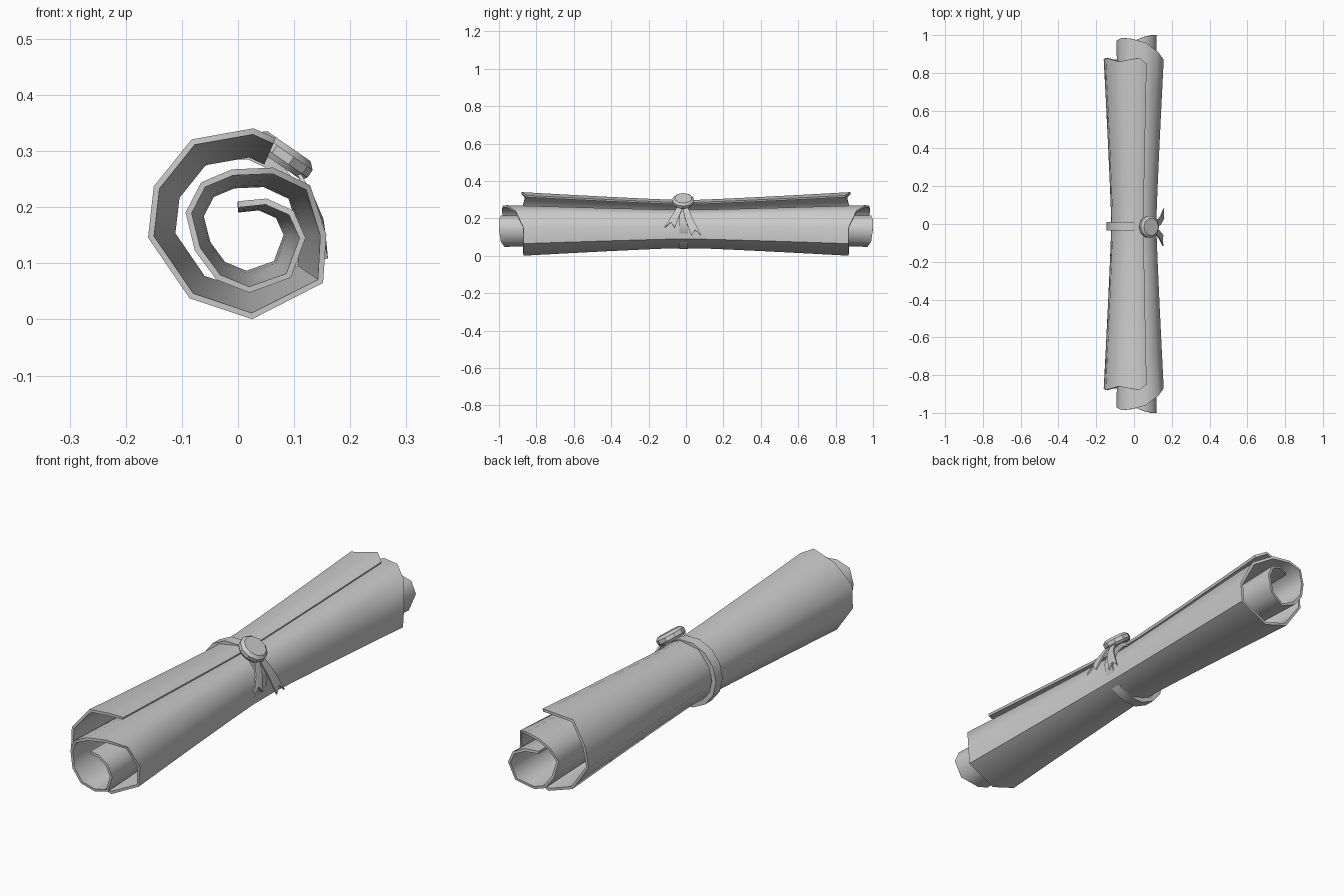
import bpy, bmesh, math
from mathutils import Vector

if "Cube" in bpy.data.objects:
    bpy.data.objects.remove(bpy.data.objects["Cube"])


def make_object(name, verts, faces, thickness=0, angle=50):
    mesh = bpy.data.meshes.new(name)
    mesh.from_pydata(verts, [], faces)
    bm = bmesh.new()
    bm.from_mesh(mesh)
    bmesh.ops.recalc_face_normals(bm, faces=bm.faces)
    bm.to_mesh(mesh)
    bm.free()
    ob = bpy.data.objects.new(name, mesh)
    bpy.context.collection.objects.link(ob)
    bpy.context.view_layer.objects.active = ob
    ob.select_set(True)
    if thickness:
        mod = ob.modifiers.new("thickness", "SOLIDIFY")
        mod.thickness = thickness
        mod.offset = 0
        bpy.ops.object.modifier_apply(modifier=mod.name)
    bpy.ops.object.shade_smooth_by_angle(angle=math.radians(angle))
    ob.select_set(False)
    return ob


# rolled sheet: spiral from the loose flap inwards (x, z, end y)
spiral = [
    (0.065, 0.318, 0.85), (0.027, 0.335, 0.88), (-0.08, 0.316, 0.86),
    (-0.145, 0.235, 0.88), (-0.155, 0.147, 0.87), (-0.083, 0.042, 0.87),
    (0.025, 0.006, 0.87), (0.147, 0.068, 0.87), (0.152, 0.15, 0.87),
    (0.125, 0.235, 0.91), (0.062, 0.265, 0.96), (-0.01, 0.262, 0.98),
    (-0.062, 0.24, 0.985), (-0.088, 0.19, 0.97), (-0.072, 0.125, 0.98),
    (-0.035, 0.075, 0.98), (0.02, 0.053, 0.97), (0.09, 0.078, 0.99),
    (0.115, 0.145, 1.0), (0.095, 0.19, 1.0), (0.05, 0.21, 0.99),
    (0.0, 0.205, 0.97)]
cx, cz, waist = 0.0, 0.168, 0.74
steps = [-1, -0.75, -0.5, -0.25, -0.08, 0.08, 0.25, 0.5, 0.75, 1]
n = len(spiral)
verts, faces = [], []
for t in steps:
    s = waist + (1 - waist) * abs(t) ** 1.15
    verts += [(cx + (x - cx) * s, t * e, cz + (z - cz) * s) for x, z, e in spiral]
for r in range(len(steps) - 1):
    for i in range(n - 1):
        a = r * n + i
        faces.append((a, a + 1, a + n + 1, a + n))
make_object("rolled_sheet", verts, faces, 0.011)

# ribbon band round the waist
sides, verts, faces = 14, [], []
for i in range(sides):
    a = math.tau * i / sides
    for rad, y in ((0.137, -0.035), (0.137, 0.01), (0.118, 0.01), (0.118, -0.035)):
        verts.append((-0.008 + rad * math.cos(a), y, 0.17 + rad * math.sin(a)))
for i in range(sides):
    j = (i + 1) % sides
    for k in range(4):
        m = (k + 1) % 4
        faces.append((4 * i + k, 4 * i + m, 4 * j + m, 4 * j + k))
make_object("ribbon_band", verts, faces)

# wax seal: chamfered disc tilted to the right
normal = Vector((0.57, 0, 0.82)).normalized()
side, centre = Vector((0, 1, 0)), Vector((0.08, -0.015, 0.293))
across = side.cross(normal)
sides, verts = 10, []
rings = [(0.052, -0.018), (0.059, -0.008), (0.059, 0.008), (0.047, 0.019)]
for rad, h in rings:
    for i in range(sides):
        a = math.tau * (i + 0.5) / sides
        verts.append(centre + normal * h + side * rad * math.cos(a) + across * rad * math.sin(a))
faces = [tuple(range(sides)), tuple(range(3 * sides, 4 * sides))]
for r in range(3):
    for i in range(sides):
        j = (i + 1) % sides
        faces.append((r * sides + i, r * sides + j, (r + 1) * sides + j, (r + 1) * sides + i))
make_object("wax_seal", verts, faces, angle=30)


# ribbon tails with forked ends; path points are (x, y, z, half width)
def tail(name, path, notch):
    vs = []
    for x, y, z, w in path:
        vs += [(x, y - w, z), (x, y, z), (x, y + w, z)]
    vs[-2] = notch
    fs = []
    for r in range(len(path) - 1):
        for k in (0, 1):
            a = 3 * r + k
            fs.append((a, a + 1, a + 4, a + 3))
    make_object(name, vs, fs, 0.007)


tail("ribbon_tail_front", [(0.1, -0.025, 0.275, 0.014), (0.133, -0.055, 0.215, 0.02),
                           (0.153, -0.088, 0.15, 0.028)], (0.149, -0.08, 0.178))
tail("ribbon_tail_back", [(0.1, -0.01, 0.275, 0.014), (0.138, 0.015, 0.2, 0.02),
                          (0.157, 0.055, 0.108, 0.026)], (0.154, 0.048, 0.138))
